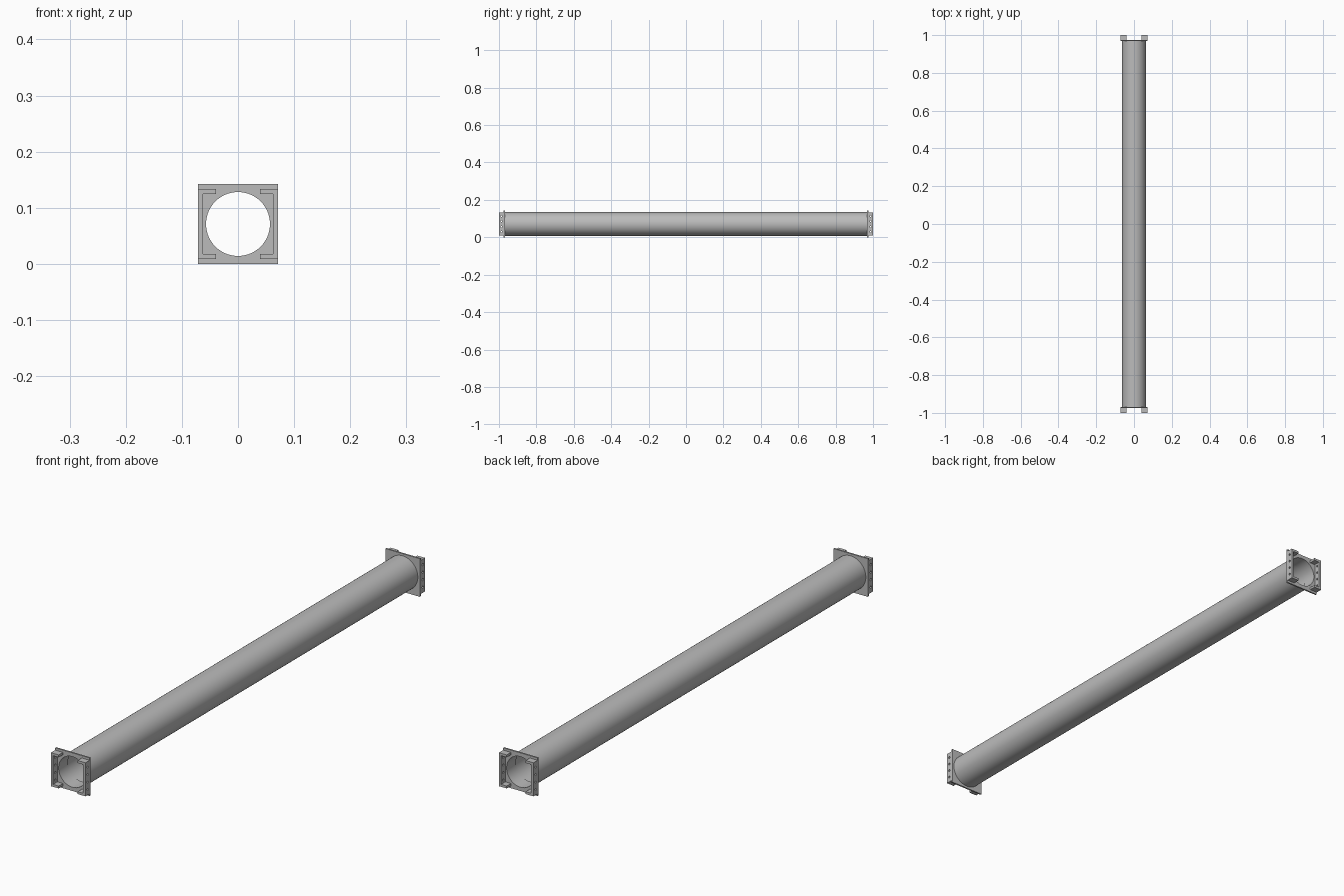
import bpy, bmesh, math
from mathutils import Matrix, Vector

cube = bpy.data.objects.get("Cube")
if cube:
    bpy.data.objects.remove(cube, do_unlink=True)

HALF = 0.071            # half the flange width, and the axis height
OUTER, BORE, SLEEVE = 0.063, 0.060, 0.057
SEG = 64
PLATE_IN, PLATE_OUT, END = 0.969, 0.975, 1.0

grey = bpy.data.materials.new("grey metal")
grey.use_nodes = True
colour = (0.5, 0.5, 0.5, 1)
grey.diffuse_color = colour
grey.node_tree.nodes["Principled BSDF"].inputs["Base Color"].default_value = colour


def finish(name, bm, smooth=True):
    bmesh.ops.recalc_face_normals(bm, faces=bm.faces)
    mesh = bpy.data.meshes.new(name)
    bm.to_mesh(mesh)
    bm.free()
    mesh.materials.append(grey)
    obj = bpy.data.objects.new(name, mesh)
    bpy.context.collection.objects.link(obj)
    if smooth:
        bpy.ops.object.select_all(action='DESELECT')
        obj.select_set(True)
        bpy.context.view_layer.objects.active = obj
        bpy.ops.object.shade_smooth_by_angle(angle=math.radians(30))
    return obj


def circle(r):
    return [(r * math.cos(2 * math.pi * i / SEG), r * math.sin(2 * math.pi * i / SEG))
            for i in range(SEG)]


def square(h):
    # square outline sampled at the same angles as the circle
    return [(x * h / max(abs(x), abs(z)), z * h / max(abs(x), abs(z))) for x, z in circle(1)]


def ring(name, outer, inner, y0, y1):
    """Hollow prism along y between an outer and an inner outline."""
    bm = bmesh.new()
    loops = [[bm.verts.new((x, y, z + HALF)) for x, z in pts]
             for pts, y in ((outer, y0), (outer, y1), (inner, y1), (inner, y0))]
    for a, b in zip(loops, loops[1:] + loops[:1]):
        for i in range(SEG):
            j = (i + 1) % SEG
            bm.faces.new((a[i], a[j], b[j], b[i]))
    return finish(name, bm)


def bracket(name, sx, sy):
    """C-shaped channel standing on the flange, open toward the axis."""
    wall, arm, h = 0.009, 0.032, 0.0625
    xo, xw, xa = HALF, HALF - wall, HALF - arm
    profile = [(xo, -h), (xo, h), (xa, h), (xa, h - wall),
               (xw, h - wall), (xw, wall - h), (xa, wall - h), (xa, -h)]
    bm = bmesh.new()
    face = bm.faces.new([bm.verts.new((sx * x, sy * PLATE_OUT, z + HALF)) for x, z in profile])
    moved = bmesh.ops.extrude_face_region(bm, geom=[face])["geom"]
    bmesh.ops.translate(bm, vec=Vector((0, sy * (END - PLATE_OUT), 0)),
                        verts=[v for v in moved if isinstance(v, bmesh.types.BMVert)])
    obj = finish(name, bm, smooth=False)

    # four bolt holes drilled through the web
    bm = bmesh.new()
    for i in range(4):
        z = HALF + (i - 1.5) * 0.028
        place = (Matrix.Translation((sx * (HALF - wall / 2), sy * 0.987, z))
                 @ Matrix.Rotation(math.pi / 2, 4, 'Y'))
        bmesh.ops.create_cone(bm, cap_ends=True, segments=16, radius1=0.004,
                              radius2=0.004, depth=0.03, matrix=place)
    cutter = finish(name + "_hole_cutter", bm, smooth=False)
    cutter.hide_render = True
    cutter.hide_set(True)
    cutter.display_type = 'WIRE'
    cut = obj.modifiers.new("bolt holes", 'BOOLEAN')
    cut.operation, cut.solver, cut.object = 'DIFFERENCE', 'EXACT', cutter
    # apply the cut and drop the helper
    bpy.context.view_layer.update()
    graph = bpy.context.evaluated_depsgraph_get()
    mesh = bpy.data.meshes.new_from_object(obj.evaluated_get(graph))
    obj.modifiers.clear()
    obj.data = mesh
    bpy.data.objects.remove(cutter, do_unlink=True)


# Long hollow pipe
ring("pipe", circle(OUTER), circle(BORE), -PLATE_IN, PLATE_IN)

# Square flange, inner sleeve and two channels at each end
for end, sy in (("front", -1), ("back", 1)):
    ring(end + "_flange", square(HALF), circle(SLEEVE), sy * PLATE_IN, sy * PLATE_OUT)
    ring(end + "_sleeve", circle(BORE), circle(SLEEVE), sy * 0.92, sy * PLATE_IN)
    for side, sx in (("left", 1), ("right", -1)):
        bracket(f"{end}_{side}_channel", sx, sy)
